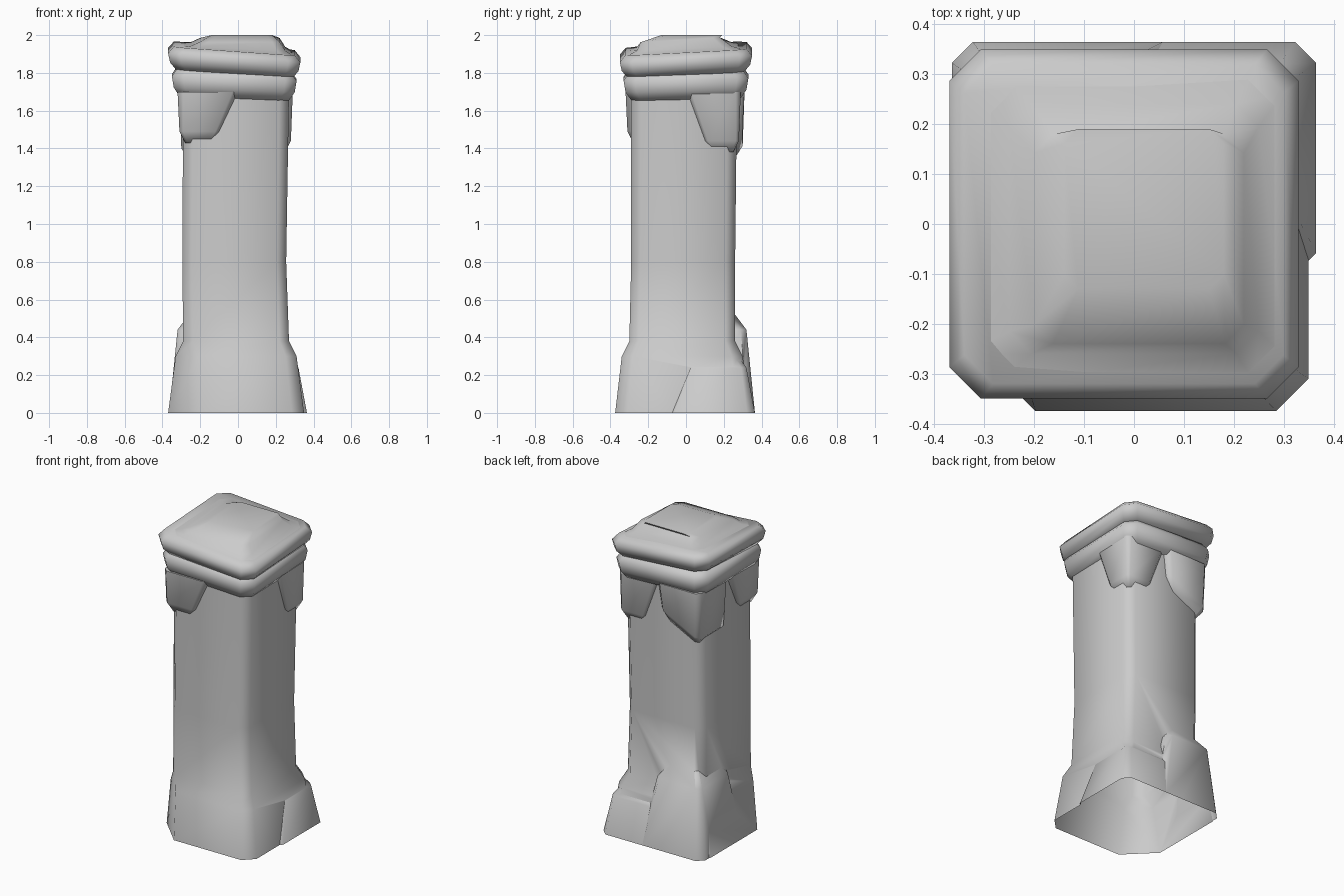
import bpy
import bmesh

default_cube = bpy.data.objects.get("Cube")
if default_cube:
    bpy.data.objects.remove(default_cube)

stone = bpy.data.materials.new("grey stone")
stone.use_nodes = True
stone.diffuse_color = (0.6, 0.6, 0.6, 1)
shader = stone.node_tree.nodes["Principled BSDF"]
shader.inputs["Base Color"].default_value = stone.diffuse_color


def square(centre_x, centre_y, half, z, tilt_x=0, tilt_y=0, broken=0):
    """Chamfered square cross-section; broken cuts deeper into the front right corner."""
    points = []
    for sign_x, sign_y in ((-1, -1), (1, -1), (1, 1), (-1, 1)):
        inner = half * 0.82
        if sign_x + sign_y < 0:
            inner -= half * broken
        pair = [(sign_x * half, sign_y * inner), (sign_x * inner, sign_y * half)]
        # Keep a counter-clockwise order around the outline
        if sign_x != sign_y:
            pair.reverse()
        for x, y in pair:
            lift = tilt_x * x + tilt_y * y
            points.append((centre_x + x, centre_y + y, z + lift))
    return points


def smooth(stone_object):
    bpy.ops.object.select_all(action="DESELECT")
    stone_object.select_set(True)
    bpy.context.view_layer.objects.active = stone_object
    bpy.ops.object.shade_smooth_by_angle(angle=1.2)


def loft(name, sections):
    """Skin a stack of matching cross-sections into one smooth closed stone."""
    bm = bmesh.new()
    loops = [[bm.verts.new(point) for point in section] for section in sections]
    for low, high in zip(loops, loops[1:]):
        for i in range(len(low)):
            bm.faces.new((low[i - 1], low[i], high[i], high[i - 1]))
    bm.faces.new(loops[-1])
    bm.faces.new(reversed(loops[0]))
    mesh = bpy.data.meshes.new(name)
    bm.to_mesh(mesh)
    bm.free()
    mesh.materials.append(stone)
    stone_object = bpy.data.objects.new(name, mesh)
    bpy.context.collection.objects.link(stone_object)
    smooth(stone_object)
    return stone_object


def corner_stone(name, side_x, side_y, profile):
    """Block hugging one shaft corner; the profile lists z, outer and inner reach, slope."""
    sections = []
    for z, outer, inner, slope in profile:
        middle = (outer + inner) / 2
        half = (outer - inner) / 2
        sections.append(square(side_x * middle, side_y * middle, half, z, slope))
    return loft(name, sections)


def bracket(name, side_x, side_y, bottom, reach, inner=0.14, slope=0):
    """Chipped bracket that widens up to the moulding."""
    corner_stone(name, side_x, side_y, [
        (bottom, reach - 0.04, inner, slope),
        (bottom + 0.06, reach - 0.01, inner - 0.04, slope),
        (1.7, reach, 0, 0),
    ])


def plinth(name, side_x, side_y, top):
    """Sloping foot block with a bevelled shoulder."""
    profile = [(0, 0.365, -0.1, 0), (top, 0.32, 0, 0), (top + 0.08, 0.26, 0.06, 0)]
    return corner_stone(name, side_x, side_y, profile)


def moulding(name, bottom, height, half, tilt_x, tilt_y):
    """Leaning band with a rounded edge."""
    sections = []
    for level, inset in ((0, 0.04), (0.3, 0.01), (0.7, 0), (1, 0.03)):
        z = bottom + height * level
        sections.append(square(-0.02, 0, half - inset, z, tilt_x, tilt_y))
    loft(name, sections)


# Slightly waisted shaft with a flared foot that is broken at the front right
shaft = loft("shaft", [
    square(-0.01, -0.015, 0.36, 0, broken=0.3),
    square(-0.01, -0.02, 0.32, 0.3, broken=0.2),
    square(-0.01, -0.02, 0.28, 0.38),
    square(-0.02, -0.015, 0.275, 0.8),
    square(-0.01, -0.01, 0.28, 1.7),
])

# Worn plinth blocks grown into the shaft at the back corners
for block in (plinth("back_left_plinth", 1, 1, top=0.24),
              plinth("back_right_plinth", -1, 1, top=0.44)):
    union = shaft.modifiers.new("union", "BOOLEAN")
    union.operation = "UNION"
    union.solver = "EXACT"
    union.object = block
    bpy.context.view_layer.objects.active = shaft
    bpy.ops.object.modifier_apply(modifier=union.name)
    bpy.data.objects.remove(block)

# The foot is open underneath
bm = bmesh.new()
bm.from_mesh(shaft.data)
underside = [f for f in bm.faces if f.calc_center_median().z < 0.01]
bmesh.ops.delete(bm, geom=underside, context="FACES")
bm.to_mesh(shaft.data)
bm.free()
smooth(shaft)

# Chipped brackets under the moulding; the front left corner has lost its own
bracket("front_right_bracket", -1, -1, bottom=1.43, reach=0.32)
bracket("back_left_bracket", 1, 1, bottom=1.38, reach=0.29)
bracket("back_right_bracket", -1, 1, bottom=1.41, reach=0.31, inner=0.06, slope=0.5)

# Two leaning bands below the cap
moulding("lower_moulding", 1.67, 0.15, 0.33, tilt_x=-0.04, tilt_y=0.02)
moulding("upper_moulding", 1.81, 0.12, 0.35, tilt_x=-0.07, tilt_y=0.05)

# Domed cap stone with a raised crown
loft("cap_dome", [
    square(-0.02, 0, 0.32, 1.92, tilt_x=-0.07, tilt_y=0.05),
    square(0, -0.01, 0.25, 1.94, tilt_x=-0.05, tilt_y=0.05),
    square(0.01, -0.03, 0.21, 1.975, tilt_y=0.06),
    square(0.02, 0.03, 0.16, 2),
])
